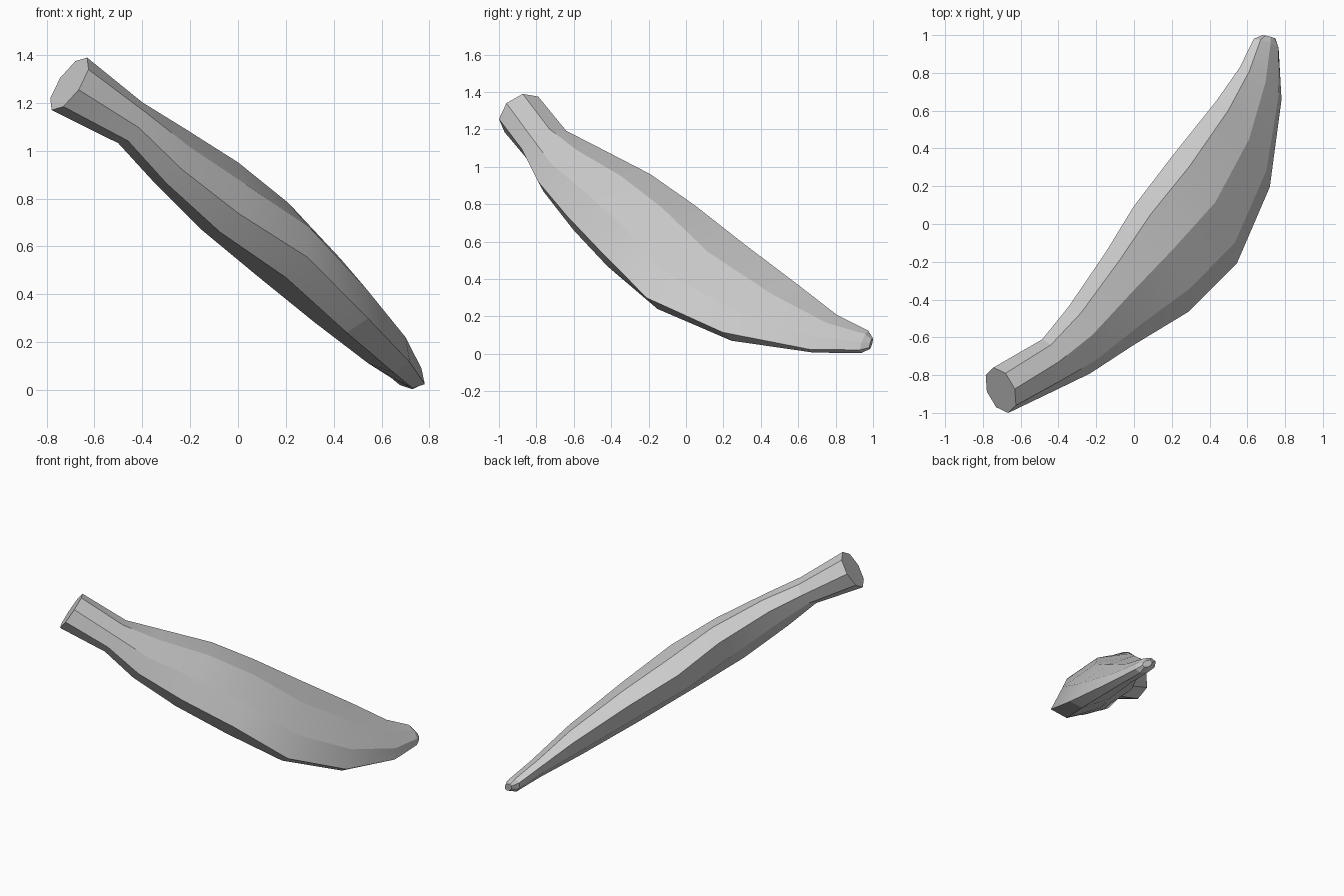
import bpy, bmesh, math
from mathutils import Vector

if "Cube" in bpy.data.objects:
    bpy.data.objects.remove(bpy.data.objects["Cube"])

# Stations from stem to tip: centre, half-thickness vector, half-width vector
STATIONS = [
    ((-.705, -.88, 1.28), (.08, -.08, .06), (.025, .09, .095)),       # stem end
    ((-.45, -.745, 1.117), (.061, -.085, .046), (.01, .105, .075)),   # neck
    ((-.29, -.615, .985), (.09, -.105, .03), (.01, .145, .12)),
    ((-.075, -.395, .81), (.107, -.14, .05), (0, .205, .15)),
    ((.145, -.185, .63), (.15, -.157, .054), (-.057, .236, .161)),
    ((.375, .077, .415), (.159, -.176, .011), (-.08, .23, .175)),
    ((.577, .423, .218), (.124, -.141, .002), (-.077, .18, .148)),
    ((.67, .743, .107), (.097, -.054, -.017), (-.06, .065, .10)),
    ((.70, .955, .063), (.063, -.016, 0), (-.03, .02, .06)),
    ((.715, .99, .055), (.03, -.006, 0), (-.018, .008, .03)),         # tip
]
SIDES = 8

bm = bmesh.new()
rings = []
for c, n, w in STATIONS:
    c, n, w = Vector(c), Vector(n), Vector(w)
    angles = [2 * math.pi * i / SIDES for i in range(SIDES)]
    rings.append([bm.verts.new(c + n * math.cos(a) + w * math.sin(a)) for a in angles])

# Skin between neighbouring octagons
for r0, r1 in zip(rings, rings[1:]):
    for i in range(SIDES):
        j = (i + 1) % SIDES
        bm.faces.new((r0[i], r0[j], r1[j], r1[i]))

# End caps
bm.faces.new(rings[0])
bm.faces.new(rings[-1])
bmesh.ops.recalc_face_normals(bm, faces=bm.faces)

mesh = bpy.data.meshes.new("banana")
bm.to_mesh(mesh)
bm.free()
banana = bpy.data.objects.new("banana", mesh)
bpy.context.collection.objects.link(banana)

# Soften only the shallow folds
bpy.context.view_layer.objects.active = banana
banana.select_set(True)
bpy.ops.object.shade_smooth_by_angle(angle=math.radians(15))
